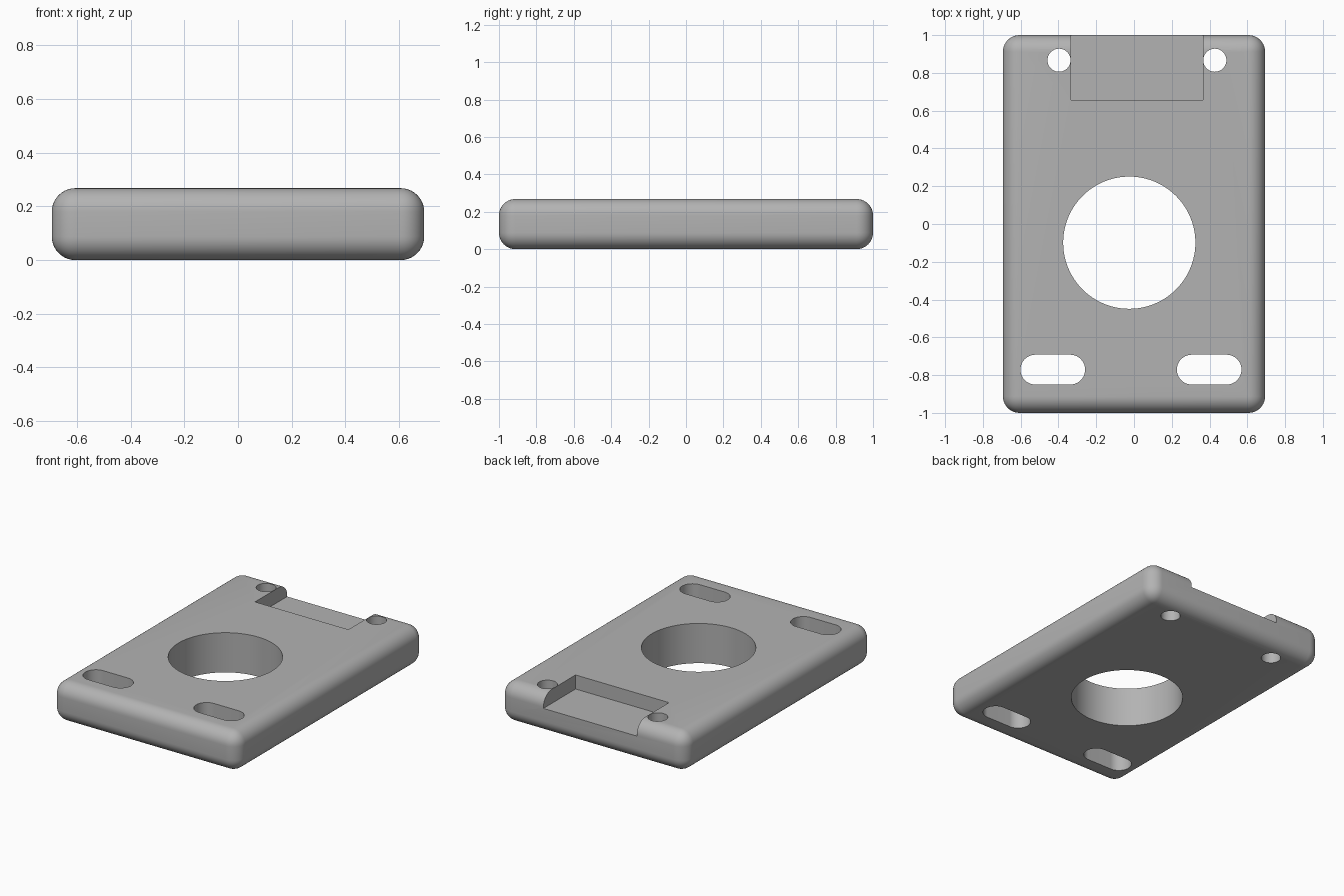
import bpy
import bmesh
import math

if "Cube" in bpy.data.objects:
    bpy.data.objects.remove(bpy.data.objects["Cube"], do_unlink=True)

HALF_X, HALF_Y, HEIGHT, ROUND = 0.694, 1.0, 0.268, 0.088

# Plain grey material
grey = bpy.data.materials.new("plain grey")
grey.use_nodes = True
colour = (0.45, 0.45, 0.45, 1)
grey.diffuse_color = colour
grey.node_tree.nodes["Principled BSDF"].inputs["Base Color"].default_value = colour


def make_object(name, bm):
    bmesh.ops.recalc_face_normals(bm, faces=bm.faces[:])
    mesh = bpy.data.meshes.new(name)
    bm.to_mesh(mesh)
    bm.free()
    mesh.materials.append(grey)
    obj = bpy.data.objects.new(name, mesh)
    bpy.context.collection.objects.link(obj)
    return obj


def box(name, x0, x1, y0, y1, z0, z1):
    bm = bmesh.new()
    bmesh.ops.create_cube(bm, size=1)
    for v in bm.verts:
        v.co = ((x0 + x1) / 2 + v.co.x * (x1 - x0),
                (y0 + y1) / 2 + v.co.y * (y1 - y0),
                (z0 + z1) / 2 + v.co.z * (z1 - z0))
    return make_object(name, bm)


def slot(name, x, y, radius, stretch=0.0, steps=48):
    """Upright prism through the plate: round, or a slot stretched along x."""
    bm = bmesh.new()
    outline = []
    for side in (1, -1):
        for i in range(steps + 1 if stretch else steps):
            a = -math.pi / 2 + math.pi * i / steps
            outline.append(bm.verts.new((x + side * (stretch + radius * math.cos(a)),
                                         y + side * radius * math.sin(a), -0.2)))
    face = bm.faces.new(outline)
    top = bmesh.ops.extrude_face_region(bm, geom=[face])["geom"]
    bmesh.ops.translate(bm, vec=(0, 0, 0.7),
                        verts=[g for g in top if isinstance(g, bmesh.types.BMVert)])
    return make_object(name, bm)


# Rounded plate
plate = box("mounting_plate", -HALF_X, HALF_X, -HALF_Y, HALF_Y, 0, HEIGHT)
bevel = plate.modifiers.new("rounded_edges", "BEVEL")
bevel.width = ROUND
bevel.segments = 10

# Centre bore, rear screw holes, front slots and rear pocket
cutters = [
    slot("centre_bore", -0.025, -0.099, 0.35),
    slot("right_screw_hole", -0.397, 0.867, 0.061),
    slot("left_screw_hole", 0.428, 0.867, 0.061),
    slot("right_slot", -0.43, -0.771, 0.079, 0.092),
    slot("left_slot", 0.398, -0.771, 0.079, 0.092),
    box("rear_pocket", -0.333, 0.365, 0.657, 1.2, 0.173, 0.5),
]
for cutter in cutters:
    cut = plate.modifiers.new(cutter.name, "BOOLEAN")
    cut.operation = "DIFFERENCE"
    cut.solver = "EXACT"
    cut.object = cutter

# Apply the cuts, drop the cutters and smooth the curved surfaces
bpy.ops.object.select_all(action="DESELECT")
plate.select_set(True)
bpy.context.view_layer.objects.active = plate
for name in [m.name for m in plate.modifiers]:
    bpy.ops.object.modifier_apply(modifier=name)
for cutter in cutters:
    bpy.data.objects.remove(cutter, do_unlink=True)
bpy.ops.object.shade_smooth_by_angle(angle=math.radians(30))
